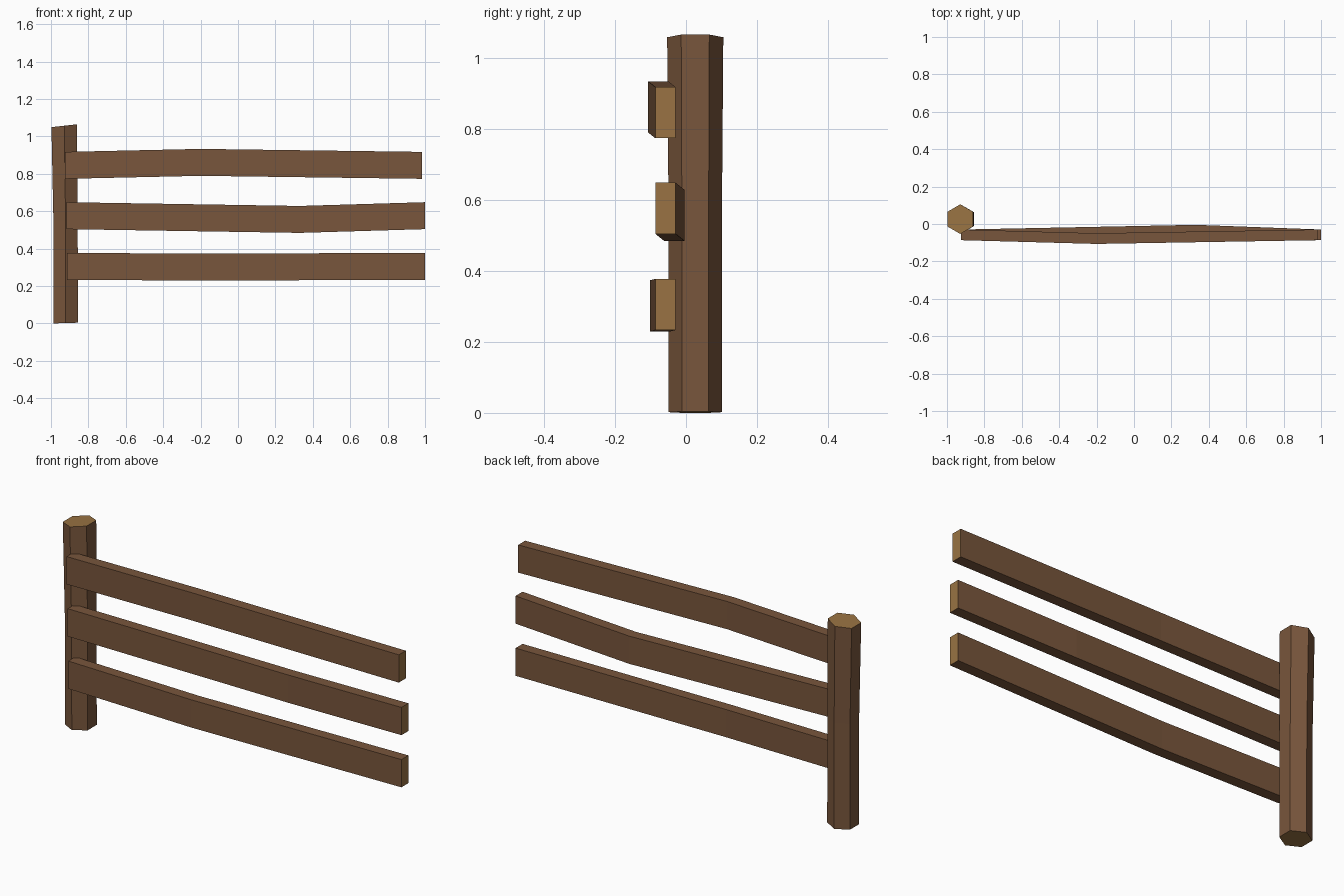
import bpy, bmesh, math

if "Cube" in bpy.data.objects:
    bpy.data.objects.remove(bpy.data.objects["Cube"])


def material(name, rgb):
    m = bpy.data.materials.new(name)
    m.diffuse_color = (*rgb, 1)
    m.use_nodes = True
    m.node_tree.nodes["Principled BSDF"].inputs["Base Color"].default_value = m.diffuse_color
    return m


bark = material("brown_wood", (0.190, 0.093, 0.045))
cut = material("cut_wood", (0.319, 0.171, 0.056))


def loft(name, sections):
    """Skin a list of matching rings; the end caps get the cut-wood colour."""
    bm = bmesh.new()
    rings = [[bm.verts.new(p) for p in ring] for ring in sections]
    for a, b in zip(rings, rings[1:]):
        for i in range(len(a)):
            j = (i + 1) % len(a)
            bm.faces.new((a[i], a[j], b[j], b[i]))
    for ring in (rings[0], rings[-1]):
        bm.faces.new(ring).material_index = 1
    bmesh.ops.recalc_face_normals(bm, faces=bm.faces)
    mesh = bpy.data.meshes.new(name)
    bm.to_mesh(mesh)
    bm.free()
    mesh.materials.append(bark)
    mesh.materials.append(cut)
    obj = bpy.data.objects.new(name, mesh)
    bpy.context.collection.objects.link(obj)


def hex_ring(cx, cy, z, radius, tilt):
    ring = []
    for k in range(6):
        a = math.radians(90 + 60 * k)
        dx = radius * math.cos(a)
        ring.append((cx + dx, cy + radius * math.sin(a), z + tilt * dx))
    return ring


def rail_ring(x, y, z, thick=0.057, high=0.144):
    return [(x, y + sy * thick / 2, z + sz * high / 2)
            for sy, sz in ((-1, -1), (1, -1), (1, 1), (-1, 1))]


# Post: six-sided, slightly crooked, with a slanted top
loft("fence_post", [
    hex_ring(-0.921, 0.026, 0.002, 0.075, 0.03),
    hex_ring(-0.922, 0.026, 0.55, 0.075, 0.0),
    hex_ring(-0.929, 0.026, 1.057, 0.079, 0.11),
])

# Rails: left end, right end, height, then bend (x, y shift, z shift)
rails = {
    "top_rail": (-0.925, 0.985, 0.845, (-0.20, -0.020, 0.016)),
    "middle_rail": (-0.918, 1.0, 0.576, (0.33, 0.025, -0.020)),
    "bottom_rail": (-0.915, 1.0, 0.305, (-0.20, -0.015, -0.004)),
}
for name, (x0, x1, z, (bx, by, bz)) in rails.items():
    y = -0.058
    loft(name, [rail_ring(x0, y, z), rail_ring(bx, y + by, z + bz), rail_ring(x1, y, z)])
